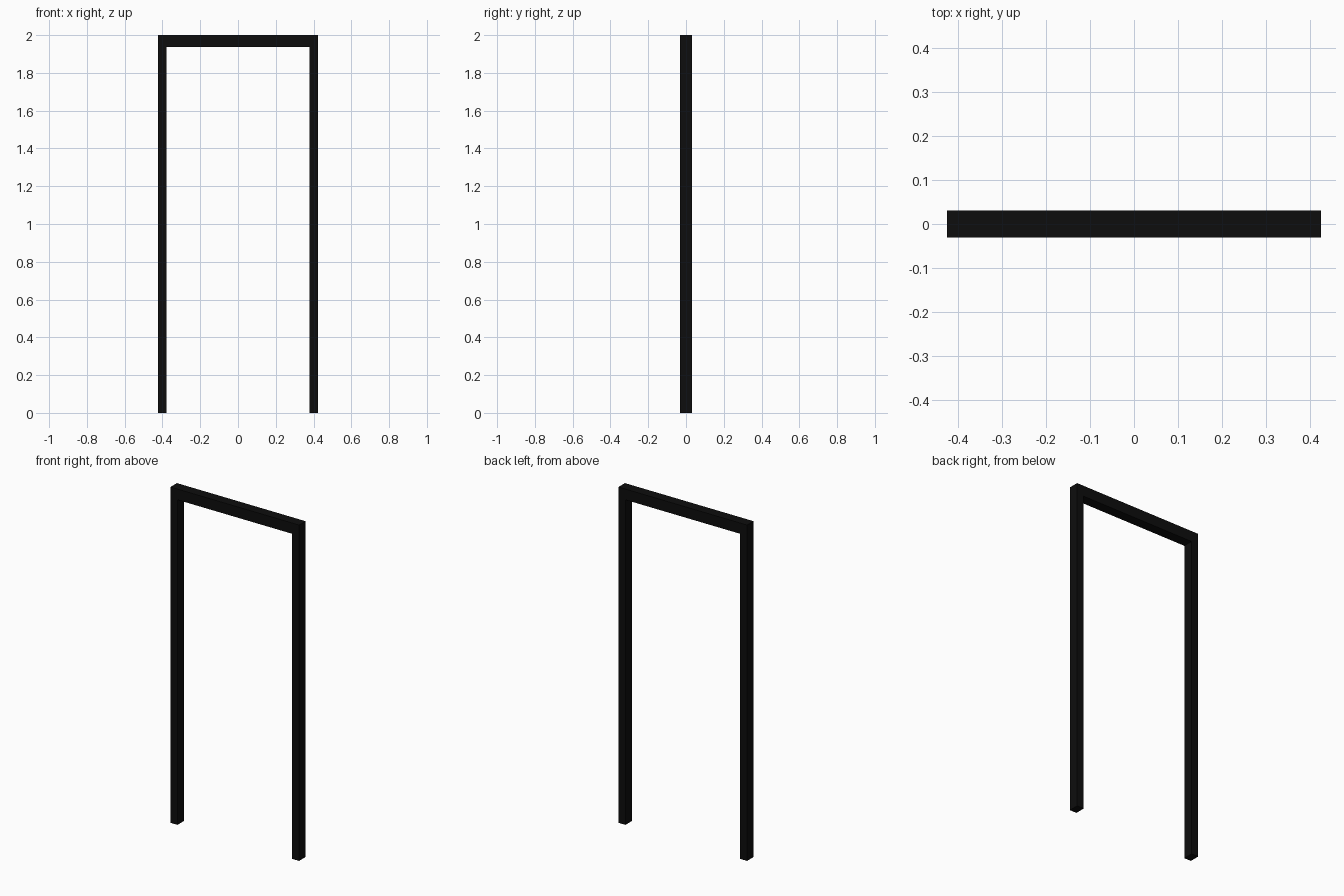
import bpy, bmesh

if "Cube" in bpy.data.objects:
    bpy.data.objects.remove(bpy.data.objects["Cube"])

HALF_W = 0.424    # outer half width
POST = 0.046      # post face width
BEAM = 0.064      # head beam height
DEPTH = 0.061     # frame depth
HEIGHT = 2.0

# Near-black paint
black = bpy.data.materials.new("black_paint")
black.diffuse_color = (0.004, 0.004, 0.004, 1)
black.use_nodes = True
black.node_tree.nodes["Principled BSDF"].inputs["Base Color"].default_value = black.diffuse_color

# U-shaped door frame: outline of two posts and head beam, extruded in depth
inner, head = HALF_W - POST, HEIGHT - BEAM
right = [(inner, head), (inner, 0), (HALF_W, 0), (HALF_W, HEIGHT)]
outline = right + [(-x, z) for x, z in reversed(right)]

bm = bmesh.new()
face = bm.faces.new([bm.verts.new((x, -DEPTH / 2, z)) for x, z in outline])
ext = bmesh.ops.extrude_face_region(bm, geom=[face])
bmesh.ops.translate(bm, vec=(0, DEPTH, 0),
                    verts=[g for g in ext["geom"] if isinstance(g, bmesh.types.BMVert)])
# Keep both caps closed
if len(bm.faces) < 10:
    bm.faces.new([v for v in face.verts])
bmesh.ops.recalc_face_normals(bm, faces=bm.faces)

mesh = bpy.data.meshes.new("door_frame")
bm.to_mesh(mesh)
bm.free()
mesh.materials.append(black)
bpy.context.collection.objects.link(bpy.data.objects.new("door_frame", mesh))
